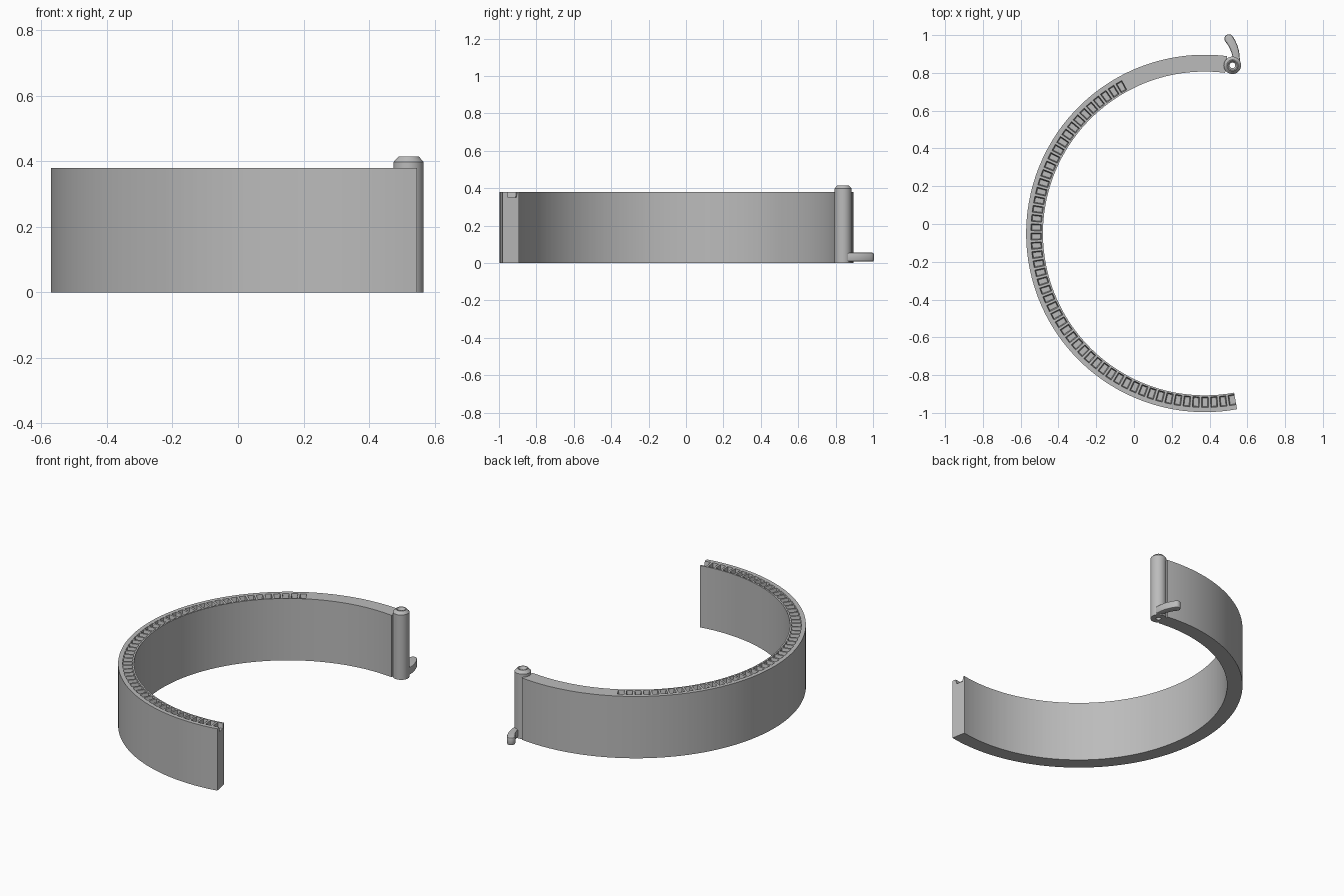
import bpy, bmesh, math
from mathutils import Vector

if "Cube" in bpy.data.objects:
    bpy.data.objects.remove(bpy.data.objects["Cube"], do_unlink=True)

steel = bpy.data.materials.new("steel grey")
steel.use_nodes = True
GREY = (0.5, 0.5, 0.5, 1)
steel.diffuse_color = GREY
steel.node_tree.nodes["Principled BSDF"].inputs["Base Color"].default_value = GREY


def finish(name, bm, smooth=True):
    bmesh.ops.recalc_face_normals(bm, faces=bm.faces)
    mesh = bpy.data.meshes.new(name)
    bm.to_mesh(mesh)
    bm.free()
    mesh.materials.append(steel)
    obj = bpy.data.objects.new(name, mesh)
    bpy.context.collection.objects.link(obj)
    if smooth:
        bpy.ops.object.select_all(action="DESELECT")
        obj.select_set(True)
        bpy.context.view_layer.objects.active = obj
        bpy.ops.object.shade_smooth_by_angle(angle=math.radians(30))
    return obj


CX, CY, HEIGHT = 0.375, -0.05, 0.38
R_IN, R_OUT = 0.857, 0.946
PIN = Vector((0.521, 0.84, 0))
START, TEETH_START, END = 82.8, 118.5, 280.4
TEETH = 53

# Curved band: alternating tooth and gap slices, with tapered pockets in the top
plain = 24
angles = [START + (TEETH_START - START) * i / plain for i in range(plain)]
pitch = (END - TEETH_START) / (TEETH - 0.26)
for i in range(TEETH):
    a = TEETH_START + i * pitch
    angles += [a, min(a + pitch * 0.74, END)]

bm = bmesh.new()
section = [(R_IN, 0), (R_OUT, 0), (R_OUT, HEIGHT), (0.921, HEIGHT),
           (0.866, HEIGHT), (R_IN, HEIGHT)]
rings = []
for a in angles:
    c, s = math.cos(math.radians(a)), math.sin(math.radians(a))
    rings.append([bm.verts.new((CX + r * c, CY + r * s, z)) for r, z in section])
pockets = []
n = len(section)
for i, (p, q) in enumerate(zip(rings, rings[1:])):
    for j in range(n):
        k = (j + 1) % n
        face = bm.faces.new((p[j], p[k], q[k], q[j]))
        if j == 3 and i >= plain and (i - plain) % 2 == 0:
            pockets.append(face)
bm.faces.new(rings[0])
bm.faces.new(rings[-1][::-1])
bmesh.ops.recalc_face_normals(bm, faces=bm.faces)
bmesh.ops.inset_individual(bm, faces=pockets, thickness=0.007, depth=-0.03)
# Open the last pocket through the end of the band
tip = Vector((math.cos(math.radians(END)), math.sin(math.radians(END)), 0))
along = Vector((-tip.y, tip.x, 0))
cut = bmesh.ops.bisect_plane(
    bm, geom=bm.verts[:] + bm.edges[:] + bm.faces[:],
    plane_co=Vector((CX, CY, 0)) + tip * 0.9 - along * 0.009,
    plane_no=along, clear_outer=False)
far = [f for f in bm.faces
       if (f.calc_center_median() - Vector((CX, CY, 0))).dot(along) > -0.0089
       and (f.calc_center_median() - Vector((CX, CY, 0))).dot(tip) > 0.5]
bmesh.ops.delete(bm, geom=far, context="FACES")
rim = [e for e in bm.edges if e.is_boundary]
# Stretch the opened rim to the end of the band and cap it
for v in {v for e in rim for v in e.verts}:
    v.co += along * 0.009
bmesh.ops.triangle_fill(bm, edges=rim, use_beauty=True)
finish("toothed_band", bm)

# Hinge pin: lathed tube with a chamfered head and a bore
bm = bmesh.new()
profile = [(0.015, 0), (0.046, 0), (0.046, 0.398), (0.03, 0.415),
           (0.025, 0.415), (0.015, 0.4)]
steps = 40
loops = []
for i in range(steps):
    a = math.tau * i / steps
    loops.append([bm.verts.new((PIN.x + r * math.cos(a), PIN.y + r * math.sin(a), z))
                  for r, z in profile])
for p, q in zip(loops, loops[1:] + loops[:1]):
    for j in range(len(profile)):
        k = (j + 1) % len(profile)
        bm.faces.new((p[j], p[k], q[k], q[j]))
finish("hinge_pin", bm)

# Release lever: curved tapered tab with a round tip, extruded and bevelled
bm = bmesh.new()
pivot = Vector((0.345, 0.862, 0))
left, right = [], []
for i in range(11):
    t = i / 10
    a = math.radians(1 + 36 * t)
    d = Vector((math.cos(a), math.sin(a), 0))
    half = 0.018 + 0.006 * t
    left.append(pivot + d * (0.197 - half))
    right.append(pivot + d * (0.197 + half))
mid, side = (left[-1] + right[-1]) / 2, (right[-1] - left[-1]) / 2
front = Vector((-side.y, side.x, 0))
cap = [mid + side * math.cos(math.pi * i / 10) + front * math.sin(math.pi * i / 10)
       for i in range(1, 10)]
base = bm.faces.new([bm.verts.new((p.x, p.y, 0.007)) for p in right + cap + left[::-1]])
new = bmesh.ops.extrude_face_region(bm, geom=[base])["geom"]
bmesh.ops.translate(bm, vec=(0, 0, 0.048),
                    verts=[g for g in new if isinstance(g, bmesh.types.BMVert)])
edges = [e for e in bm.edges if abs(e.verts[0].co.z - e.verts[1].co.z) < 0.001]
bmesh.ops.bevel(bm, geom=edges, offset=0.008, segments=2, affect="EDGES", profile=0.5)
finish("release_lever", bm)
